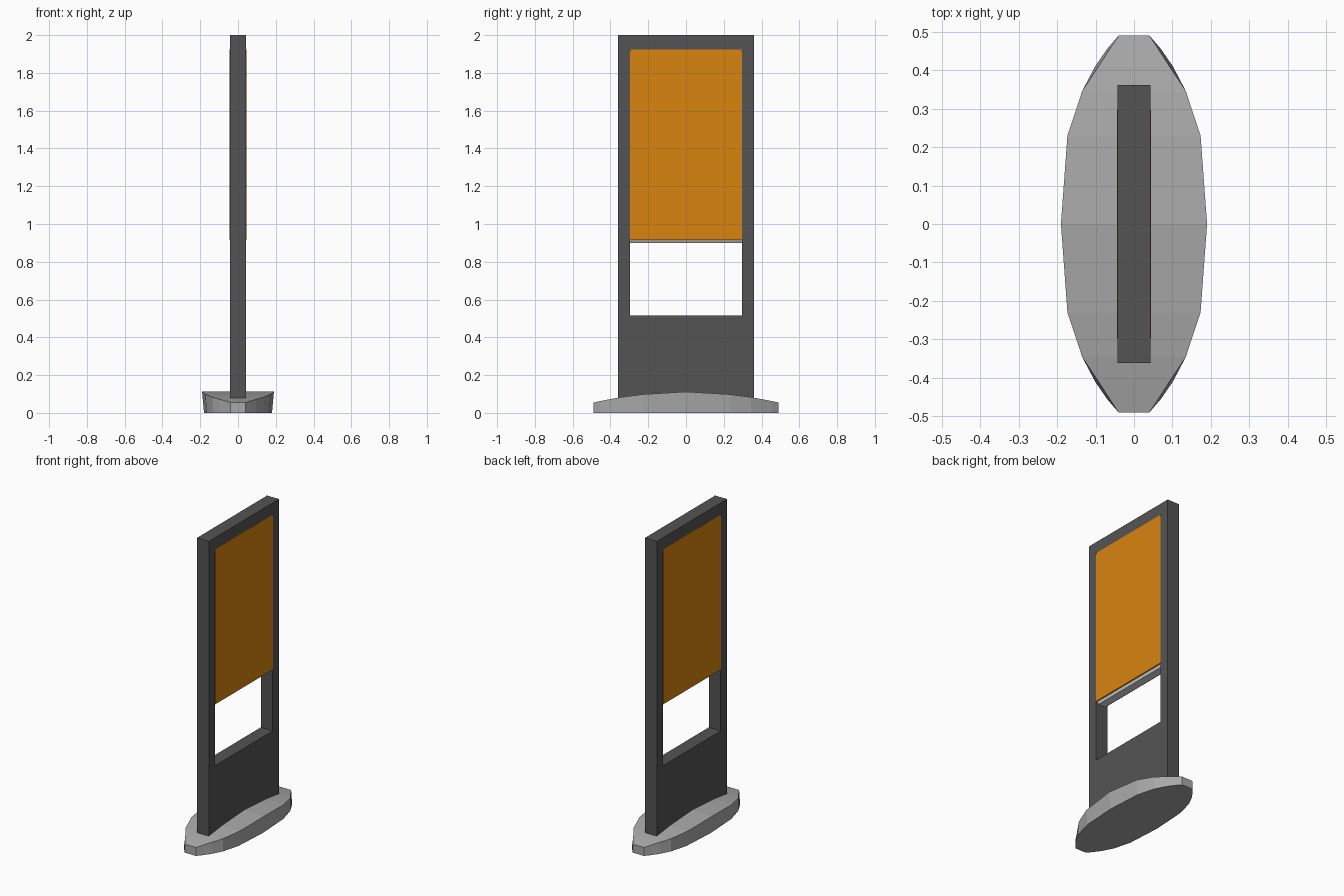
import bpy
import bmesh
from math import cos, sin, pi

cube = bpy.data.objects.get("Cube")
if cube:
    bpy.data.objects.remove(cube, do_unlink=True)


def material(name, rgb):
    mat = bpy.data.materials.new(name)
    mat.use_nodes = True
    mat.diffuse_color = (*rgb, 1)
    mat.node_tree.nodes["Principled BSDF"].inputs["Base Color"].default_value = (*rgb, 1)
    return mat


dark_grey = material("dark grey", (0.088, 0.088, 0.088))
mid_grey = material("mid grey", (0.4, 0.4, 0.4))
orange = material("orange", (0.69, 0.23, 0.005))
off_white = material("off white", (0.75, 0.75, 0.75))


def finish(name, bm, mat):
    bmesh.ops.recalc_face_normals(bm, faces=bm.faces)
    mesh = bpy.data.meshes.new(name)
    bm.to_mesh(mesh)
    bm.free()
    mesh.materials.append(mat)
    obj = bpy.data.objects.new(name, mesh)
    bpy.context.collection.objects.link(obj)
    return obj


def loft(name, ring_a, ring_b, mat):
    """Closed solid between two matching rings of points."""
    bm = bmesh.new()
    a = [bm.verts.new(p) for p in ring_a]
    b = [bm.verts.new(p) for p in ring_b]
    bm.faces.new(a)
    bm.faces.new(b)
    for i in range(len(a)):
        j = (i + 1) % len(a)
        bm.faces.new((a[i], a[j], b[j], b[i]))
    return finish(name, bm, mat)


def rectangle(half_y, low, high):
    return [(-half_y, low), (half_y, low), (half_y, high), (-half_y, high)]


# Upright frame with a rectangular opening
HALF = 0.043
outer = rectangle(0.361, 0.03, 2.0)
inner = rectangle(0.296, 0.515, 1.925)
bm = bmesh.new()
rings = [[bm.verts.new((x, y, z)) for y, z in loop]
         for x, loop in ((HALF, outer), (HALF, inner), (-HALF, inner), (-HALF, outer))]
for k in range(4):
    r, s = rings[k], rings[(k + 1) % 4]
    for i in range(4):
        j = (i + 1) % 4
        bm.faces.new((r[i], r[j], s[j], s[i]))
finish("frame", bm, dark_grey)

# Display housing between the two posters, with a bevelled underside
section = [(-0.036, 1.92), (-0.036, 0.915), (-0.026, 0.9),
           (0.026, 0.9), (0.036, 0.915), (0.036, 1.92)]
loft("display_housing", [(x, -0.296, z) for x, z in section],
     [(x, 0.296, z) for x, z in section], off_white)

# Poster panel on each face, with rounded top corners
RADIUS = 0.014
outline = [(-0.296, 0.915), (0.296, 0.915)]
for side, start in ((1, 0), (-1, pi / 2)):
    for step in range(5):
        t = start + step * pi / 8
        outline.append((side * (0.296 - RADIUS) + RADIUS * cos(t),
                        1.925 - RADIUS + RADIUS * sin(t)))
for name, side in (("left_poster", 1), ("right_poster", -1)):
    loft(name, [(side * 0.036, y, z) for y, z in outline],
         [(side * 0.044, y, z) for y, z in outline], orange)

# Foot: stations of (y, top half width, bottom half width, top height)
quarter = [(0, 0.19, 0.18, 0.112), (0.23, 0.173, 0.166, 0.098),
           (0.345, 0.135, 0.135, 0.083), (0.41, 0.092, 0.101, 0.071),
           (0.455, 0.063, 0.07, 0.062), (0.49, 0.04, 0.04, 0.055)]
stations = [(-y, t, b, h) for y, t, b, h in reversed(quarter[1:])] + quarter
bm = bmesh.new()
rings = [[bm.verts.new(p) for p in ((-b, y, 0), (b, y, 0), (t, y, h), (-t, y, h))]
         for y, t, b, h in stations]
for r, s in zip(rings, rings[1:]):
    for i in range(4):
        j = (i + 1) % 4
        bm.faces.new((r[i], r[j], s[j], s[i]))
bm.faces.new(rings[0])
bm.faces.new(rings[-1])
finish("foot", bm, mid_grey)
